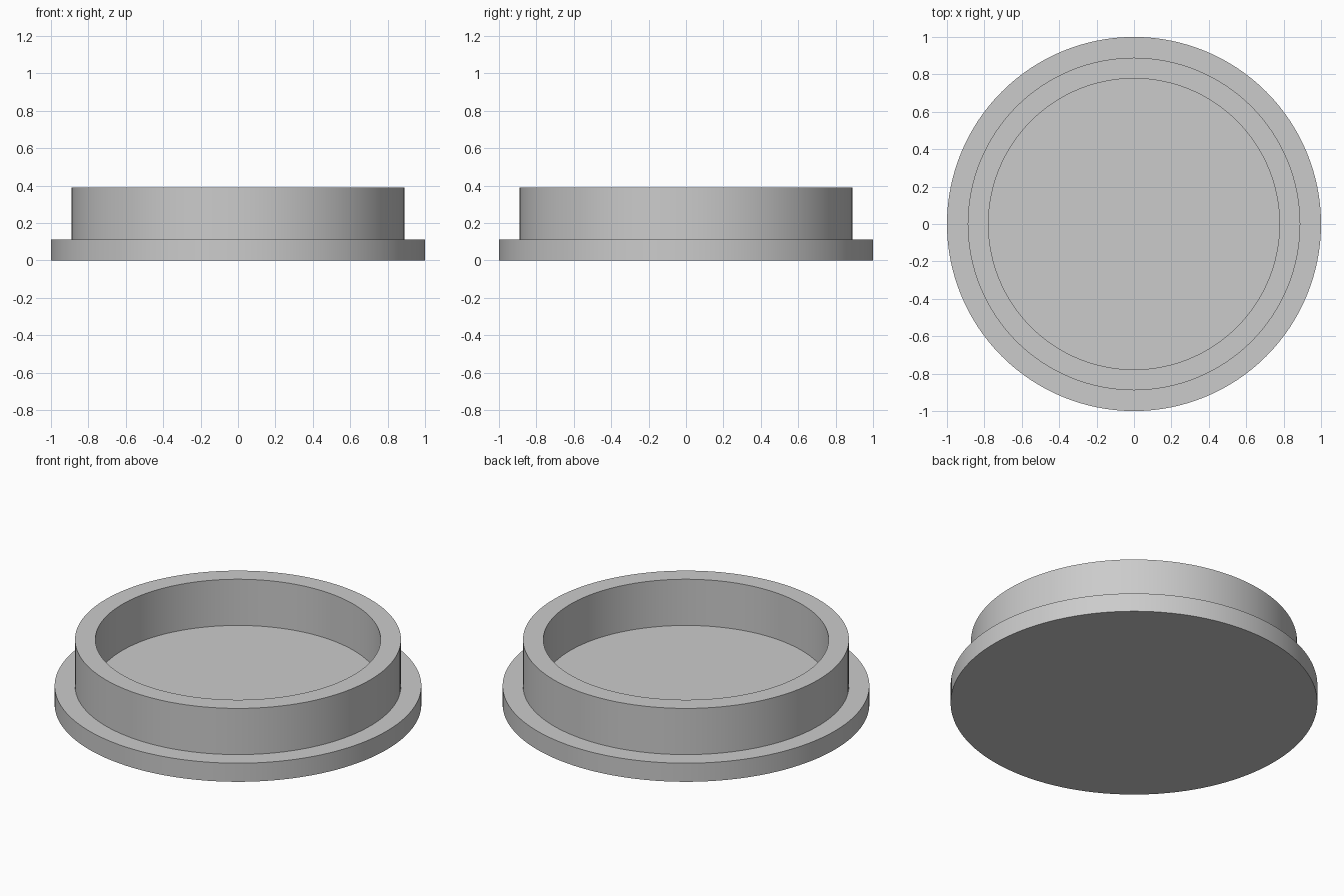
import bpy
import bmesh
import math
from mathutils import Matrix

cube = bpy.data.objects.get("Cube")
if cube:
    bpy.data.objects.remove(cube, do_unlink=True)

SEGMENTS = 128
FLANGE_R, WALL_R, BORE_R = 1.0, 0.889, 0.778
FLANGE_Z, TOP_Z = 0.112, 0.39

# Single plain grey
grey = bpy.data.materials.new("plain_grey")
grey.use_nodes = True
colour = (0.6, 0.6, 0.6, 1)
grey.diffuse_color = colour
grey.node_tree.nodes["Principled BSDF"].inputs["Base Color"].default_value = colour

# Closed profile from the base centre, round the flange and wall, to the floor centre
profile = [(0, 0), (FLANGE_R, 0), (FLANGE_R, FLANGE_Z), (WALL_R, FLANGE_Z),
           (WALL_R, TOP_Z), (BORE_R, TOP_Z), (BORE_R, FLANGE_Z), (0, FLANGE_Z)]

# Lathe the profile into one solid cap
bm = bmesh.new()
verts = [bm.verts.new((r, 0, z)) for r, z in profile]
edges = [bm.edges.new(pair) for pair in zip(verts, verts[1:])]
bmesh.ops.spin(bm, geom=verts + edges, cent=(0, 0, 0), axis=(0, 0, 1),
               angle=math.tau, steps=SEGMENTS, use_merge=True)
bmesh.ops.remove_doubles(bm, verts=bm.verts, dist=0.0001)
bmesh.ops.recalc_face_normals(bm, faces=bm.faces)
mesh = bpy.data.meshes.new("flanged_cap")
bm.to_mesh(mesh)
bm.free()
mesh.materials.append(grey)

cap = bpy.data.objects.new("flanged_cap", mesh)
bpy.context.collection.objects.link(cap)

# Smooth round walls with crisp rims
bpy.ops.object.select_all(action="DESELECT")
cap.select_set(True)
bpy.context.view_layer.objects.active = cap
bpy.ops.object.shade_smooth_by_angle(angle=math.radians(30))
